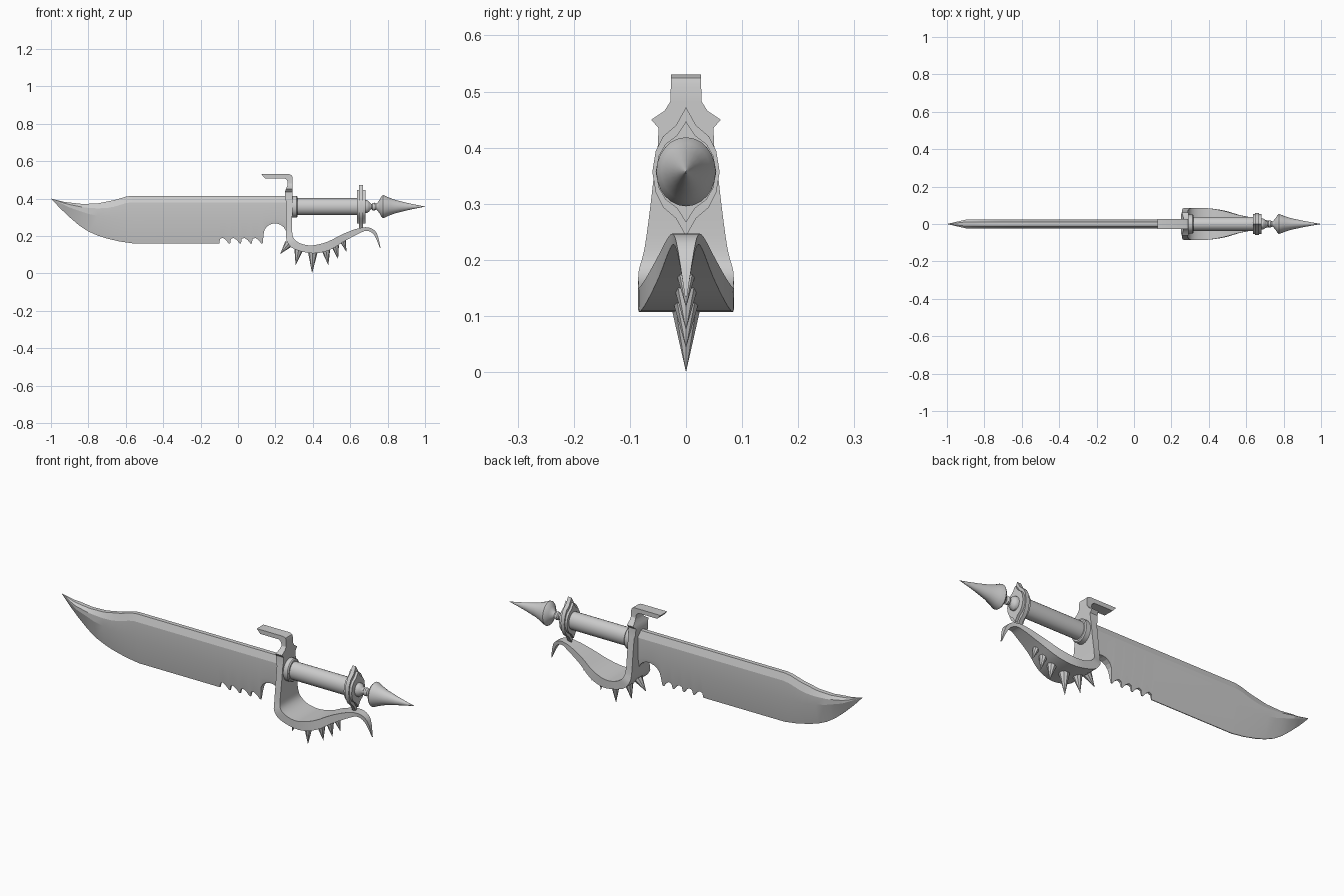
import bpy, bmesh, math
from mathutils import Vector

if "Cube" in bpy.data.objects:
    bpy.data.objects.remove(bpy.data.objects["Cube"])


def finish(name, bm, angle=30):
    bmesh.ops.remove_doubles(bm, verts=bm.verts, dist=0.0002)
    bmesh.ops.recalc_face_normals(bm, faces=bm.faces)
    me = bpy.data.meshes.new(name)
    bm.to_mesh(me)
    bm.free()
    ob = bpy.data.objects.new(name, me)
    bpy.context.collection.objects.link(ob)
    bpy.ops.object.select_all(action='DESELECT')
    ob.select_set(True)
    bpy.context.view_layer.objects.active = ob
    bpy.ops.object.shade_smooth_by_angle(angle=math.radians(angle))
    return ob


def loft(name, rings, angle=30):
    """Skin closed rings of equal size and cap both ends."""
    bm = bmesh.new()
    vs = [[bm.verts.new(p) for p in r] for r in rings]
    n = len(rings[0])
    for a, b in zip(vs, vs[1:]):
        for i in range(n):
            j = (i + 1) % n
            bm.faces.new((a[i], a[j], b[j], b[i]))
    bm.faces.new(vs[0])
    bm.faces.new(vs[-1][::-1])
    return finish(name, bm, angle)


def interp(pts, x):
    for (x0, z0), (x1, z1) in zip(pts, pts[1:]):
        if x <= x1:
            return z0 + (z1 - z0) * (x - x0) / (x1 - x0)
    return pts[-1][1]


def catmull(rows, steps):
    out = []
    for i in range(len(rows) - 1):
        p = [rows[max(0, min(len(rows) - 1, i + k))] for k in (-1, 0, 1, 2)]
        for s in range(steps):
            t = s / steps
            out.append([0.5 * (2 * b + (c - a) * t + (2 * a - 5 * b + 4 * c - d) * t * t
                               + (3 * b - a - 3 * c + d) * t ** 3) for a, b, c, d in zip(*p)])
    return out + [list(rows[-1])]


# Blade: spine, bevel and edge lines along x
spine = [(-1, .4), (-.93, .382), (-.83, .371), (-.75, .374), (-.66, .392), (-.6, .41), (-.57, .415), (.27, .415)]
bevel = [(-1, .4), (-.9, .352), (-.8, .318), (-.7, .298), (-.57, .287), (.27, .285)]
edge = [(-1, .4), (-.95, .347), (-.9, .3), (-.85, .257), (-.8, .224), (-.75, .202), (-.7, .186),
        (-.63, .17), (-.56, .16)]
for k in range(4):  # saw teeth
    x0 = -.1 + k * .058
    edge += [(x0, .16), (x0 + .004, .184), (x0 + .018, .19), (x0 + .036, .178), (x0 + .05, .16)]
edge += [(.132, .16), (.137, .21)]
for k in range(1, 9):  # finger notch
    a = math.pi * (1 - k / 9)
    edge.append((.198 + .061 * math.cos(a), .21 + .057 * math.sin(a)))
edge += [(.262, .205), (.27, .205)]
rings = []
for x in sorted({p[0] for p in spine + bevel + edge}):
    top, low, cut = interp(spine, x), interp(bevel, x), interp(edge, x)
    f = min(1, (x + 1) / .1)
    t, s = .023 * f, .011 * f
    e = (.002 + .02 * max(0, min(1, (cut - .16) / .125)) * (x > -.2)) * f
    sh = top - min(.035, (top - low) * .4)
    half = [(s, top), (t, sh), (t, low), (e, cut)]
    rings.append([(x, y, z) for y, z in half] + [(x, -y, z) for y, z in reversed(half)])
loft("blade", rings, 12)

# Guard: rows of inner x, z, outer x, z, half width
hook = [(.125, .53, .145, .508, .027), (.275, .53, .25, .508, .027), (.288, .524, .262, .498, .027),
        (.292, .51, .265, .488, .027), (.292, .482, .265, .48, .028), (.292, .466, .263, .466, .038),
        (.292, .45, .256, .45, .062), (.292, .435, .25, .435, .049), (.292, .405, .25, .405, .05),
        (.291, .39, .257, .385, .053)]
bow = [(.291, .39, .257, .385, .053), (.29, .3, .257, .3, .063), (.29, .22, .257, .205, .074),
       (.302, .182, .264, .167, .084), (.34, .158, .3, .13, .085), (.4, .15, .4, .107, .084),
       (.48, .17, .49, .125, .07), (.56, .21, .565, .17, .048), (.64, .24, .645, .212, .032),
       (.7, .245, .69, .228, .022), (.742, .215, .728, .205, .014), (.762, .135, .757, .14, .002)]
rows = hook[:-1] + catmull(bow, 3)
loft("hand_guard", [[(a, -w, b), (a, w, b), (c, w, d), (c, -w, d)] for a, b, c, d, w in rows])

# Guard spikes: base x, z, tip x, z, radius
for i, (bx, bz, tx, tz, r) in enumerate([
        (.272, .16, .225, .103, .023), (.325, .13, .308, .042, .024), (.4, .115, .396, 0, .026),
        (.47, .125, .483, .043, .023), (.52, .147, .535, .075, .02), (.56, .175, .58, .115, .017)]):
    b, t = Vector((bx, 0, bz)), Vector((tx, 0, tz))
    d = t - b
    u = d.normalized().cross(Vector((0, 1, 0)))
    bm = bmesh.new()
    base = [bm.verts.new(b + u * r * math.cos(k * math.pi / 4) + Vector((0, r * math.sin(k * math.pi / 4), 0)))
            for k in range(8)]
    tip = bm.verts.new(t)
    for k in range(8):
        bm.faces.new((base[k], base[(k + 1) % 8], tip))
    bm.faces.new(base)
    finish(f"guard_spike_{i + 1}", bm)

# Turned parts along the slightly oval handle axis
AX = .357


def turned(name, profile, n=24):
    return loft(name, [[(x, .86 * r * math.cos(2 * math.pi * k / n), AX + r * math.sin(2 * math.pi * k / n))
                        for k in range(n)] for x, r in profile])


turned("grip", [(.28, .045), (.65, .045)])
turned("grip_collar", [(.285, .058), (.314, .058), (.319, .053), (.319, .045)])
turned("pommel", [(.67, .034), (.69, .034), (.7, .028), (.708, .017), (.715, .014), (.72, .02), (.73, .021),
                  (.738, .016), (.745, .02), (.758, .038), (.768, .056), (.775, .0615), (.782, .06),
                  (.8, .051), (.84, .036), (.9, .021), (.95, .01), (1, .0005)])

# Pointed end plates, stacked
for name, x0, x1, h, w in (("end_plate_large", .648, .668, .115, .06), ("end_plate_small", .636, .681, .09, .054)):
    q = [(0, h), (.3 * w, .72 * h), (.68 * w, .55 * h), (.9 * w, .32 * h), (w, 0)]
    right = q + [(y, -z) for y, z in q[-2::-1]]
    ring = right + [(-y, z) for y, z in right[-2:0:-1]]
    loft(name, [[(x, y, AX + z) for y, z in ring] for x in (x0, x1)])
